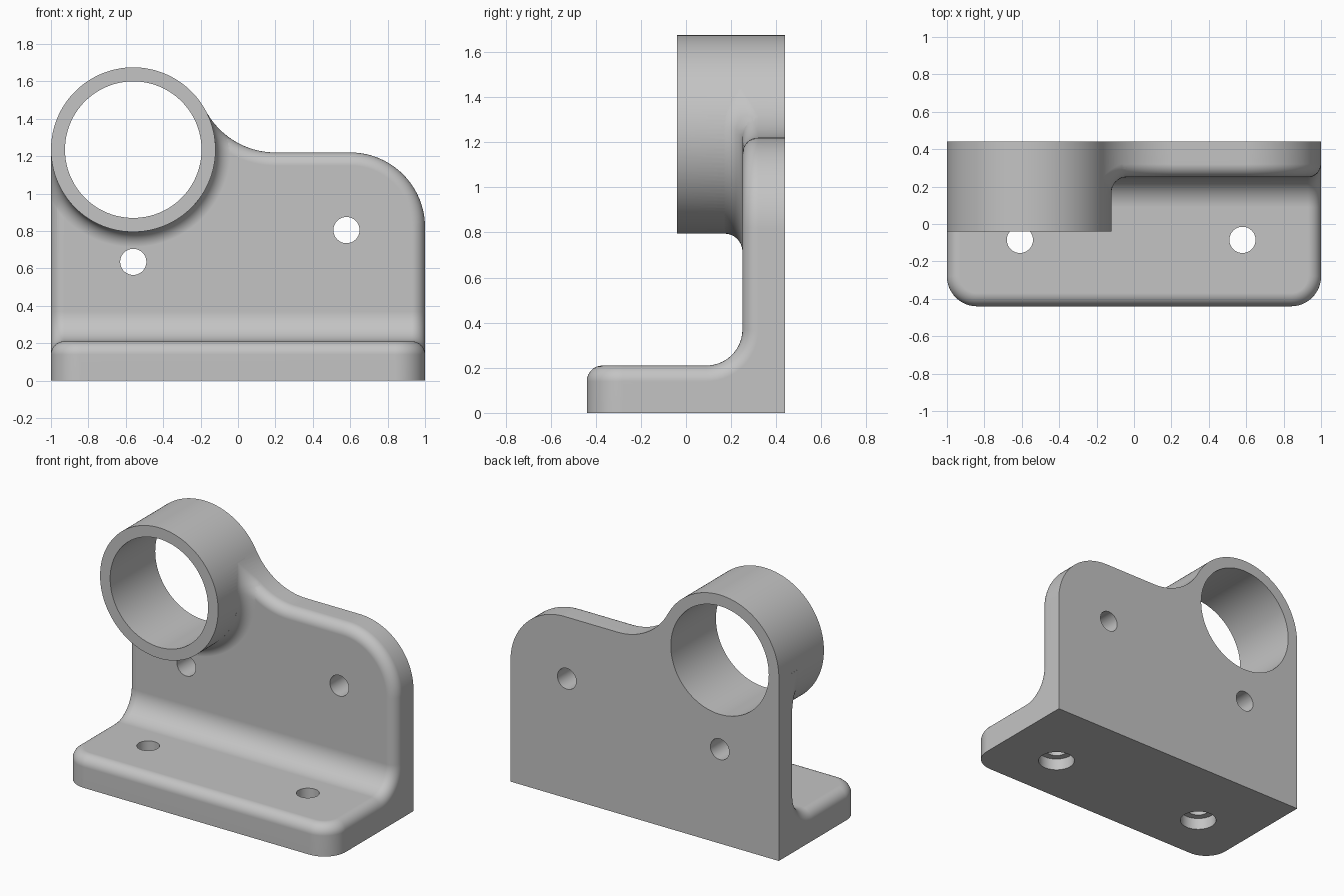
import bpy, bmesh
from math import sin, cos, pi, radians, sqrt, hypot, atan2

cube = bpy.data.objects.get("Cube")
if cube:
    bpy.data.objects.remove(cube, do_unlink=True)

# Main dimensions
BACK, FACE, FRONT = 0.44, 0.25, -0.44      # y of plate back, plate face, base front
BASE_TOP, PLATE_TOP = 0.21, 1.22
EDGE = 0.07                                # rounding of outer edges
TX, TZ, TUBE, BORE = -0.56, 1.235, 0.44, 0.365
COVE_X, COVE = 0.20, 0.422                 # concave sweep from tube to plate top
COVE_Z = PLATE_TOP + COVE
CORNER, BASE_CORNER, INNER, NECK = 0.40, 0.16, 0.16, 0.08

metal = bpy.data.materials.new("grey_metal")
metal.use_nodes = True
GREY = (0.55, 0.55, 0.55, 1)
metal.diffuse_color = GREY
metal.node_tree.nodes["Principled BSDF"].inputs["Base Color"].default_value = GREY


def arc(cx, cy, r, a0, a1, n):
    """Points on a 2D arc, angles in radians."""
    return [(cx + r * cos(a0 + (a1 - a0) * i / n), cy + r * sin(a0 + (a1 - a0) * i / n))
            for i in range(n + 1)]


def loft(name, loops):
    """Closed solid through equal-length loops of 3D points."""
    bm = bmesh.new()
    rings = [[bm.verts.new(p) for p in loop] for loop in loops]
    n = len(rings[0])
    for a, b in zip(rings, rings[1:]):
        for i in range(n):
            j = (i + 1) % n
            bm.faces.new((a[i], a[j], b[j], b[i]))
    bm.faces.new(rings[0])
    bm.faces.new(rings[-1])
    bmesh.ops.recalc_face_normals(bm, faces=bm.faces)
    mesh = bpy.data.meshes.new(name)
    bm.to_mesh(mesh)
    bm.free()
    mesh.materials.append(metal)
    ob = bpy.data.objects.new(name, mesh)
    bpy.context.collection.objects.link(ob)
    return ob


def cylinder_y(name, x, z, r, y0, y1, n=48):
    ring = arc(x, z, r, 0, 2 * pi, n)[:-1]
    return loft(name, [[(px, y, pz) for px, pz in ring] for y in (y0, y1)])


def cylinder_z(name, x, y, r, z0, z1, n=48):
    ring = arc(x, y, r, 0, 2 * pi, n)[:-1]
    return loft(name, [[(px, py, z) for px, py in ring] for z in (z0, z1)])


def combine(body, other, operation):
    """Apply a boolean and remove the second solid."""
    mod = body.modifiers.new("combine", 'BOOLEAN')
    mod.operation, mod.solver, mod.object = operation, 'EXACT', other
    bpy.context.view_layer.objects.active = body
    bpy.ops.object.modifier_apply(modifier=mod.name)
    bpy.data.objects.remove(other, do_unlink=True)


# Quarter-round steps: (inset, advance) pairs
ROUND = [(EDGE * (1 - cos(t)), EDGE * sin(t)) for t in [i * pi / 16 for i in range(9)]]


# Upright plate: outline inset by d, ending inside the tube
def plate_outline(d):
    tangent = atan2(TZ - COVE_Z, TX - COVE_X)
    if tangent > 0:
        tangent -= 2 * pi
    pts = [(-1 + d, d), (1 - d, d)]
    pts += arc(1 - CORNER, PLATE_TOP - CORNER, CORNER - d, 0, pi / 2, 20)
    pts += arc(COVE_X, COVE_Z, COVE + d, -pi / 2, tangent, 20)
    return pts + [(TX, TZ), (-1 + d, TZ)]


steps = [(0, FACE + EDGE - BACK)] + ROUND
plate = loft("bracket", [[(x, FACE + EDGE - a, z) for x, z in plate_outline(d)]
                         for d, a in steps])


# Base flange with rounded front corners and top edge
def base_outline(d):
    c, r = 1 - BASE_CORNER, BASE_CORNER - d
    y = FRONT + BASE_CORNER
    return ([(1 - d, 0.35), (-1 + d, 0.35)] + arc(-c, y, r, pi, 1.5 * pi, 12)
            + arc(c, y, r, 1.5 * pi, 2 * pi, 12))


base_steps = [(0, EDGE - BASE_TOP)] + ROUND
base = loft("base", [[(x, y, BASE_TOP - EDGE + a) for x, y in base_outline(d)]
                     for d, a in base_steps])


# Inner cove between base and plate, rounded off at both sides
def cove_section(x, d):
    pts = arc(FACE - INNER, BASE_TOP + INNER, INNER + d, -pi / 2, 0, 14)
    pts += [(0.35, BASE_TOP + INNER), (0.35, 0.10), (FACE - INNER, 0.10)]
    return [(x, y, z) for y, z in pts]


side = [(1 - EDGE + a, d) for d, a in ROUND]
stations = [(-x, d) for x, d in reversed(side)] + side
cove = loft("inner_cove", [cove_section(x, d) for x, d in stations])

# Tube
tube = cylinder_y("tube", TX, TZ, TUBE, -0.04, BACK, 128)


# Neck fillet between tube and plate face, following the rounded plate edge
def edge_distance(x, z):
    return min(x + 1, hypot(x - COVE_X, z - COVE_Z) - COVE)


def neck_section(angle):
    def at(r):
        return TX + r * cos(angle), TZ + r * sin(angle)
    lo, hi = TUBE, TUBE + NECK
    if edge_distance(*at(hi)) < 0:
        for _ in range(25):
            mid = (lo + hi) / 2
            if edge_distance(*at(mid)) >= 0:
                lo = mid
            else:
                hi = mid
        hi = lo
    pts = []
    for i in range(13):
        r = TUBE + (hi - TUBE) * (1 - cos(pi * i / 12)) / 2
        gap = EDGE - min(max(edge_distance(*at(r)), 0), EDGE)
        drop = EDGE - sqrt(max(EDGE ** 2 - gap ** 2, 0))
        rise = sqrt(max(NECK ** 2 - (TUBE + NECK - r) ** 2, 0))
        pts.append((r, FACE - NECK + rise + drop))
    pts = [(TUBE - 0.02, pts[0][1])] + pts + [(hi, 0.35), (TUBE - 0.02, 0.35)]
    return [(at(r)[0], y, at(r)[1]) for r, y in pts]


START, END, COUNT = radians(183), radians(387), 90
neck = loft("neck_fillet", [neck_section(START + (END - START) * i / COUNT)
                            for i in range(COUNT + 1)])

# Join the solids
for part in (base, cove, tube, neck):
    combine(plate, part, 'UNION')

# Bore and screw holes
holes = [cylinder_y("bore_cutter", TX, TZ, BORE, -0.6, 0.6, 128)]
for x, z in ((TX, 0.635), (0.58, 0.805)):
    holes.append(cylinder_y("plate_hole_cutter", x, z, 0.07, 0, 0.6))
for x in (-0.61, 0.58):
    holes.append(cylinder_z("base_hole_cutter", x, -0.085, 0.07, -0.1, 0.4))
    holes.append(cylinder_z("counterbore_cutter", x, -0.085, 0.115, -0.1, 0.08))
for hole in holes:
    combine(plate, hole, 'DIFFERENCE')

# Smooth shading with crisp edges
for ob in bpy.context.selected_objects:
    ob.select_set(False)
plate.select_set(True)
bpy.context.view_layer.objects.active = plate
bpy.ops.object.shade_smooth_by_angle(angle=radians(30))
weighted = plate.modifiers.new("even_normals", 'WEIGHTED_NORMAL')
weighted.keep_sharp = True
